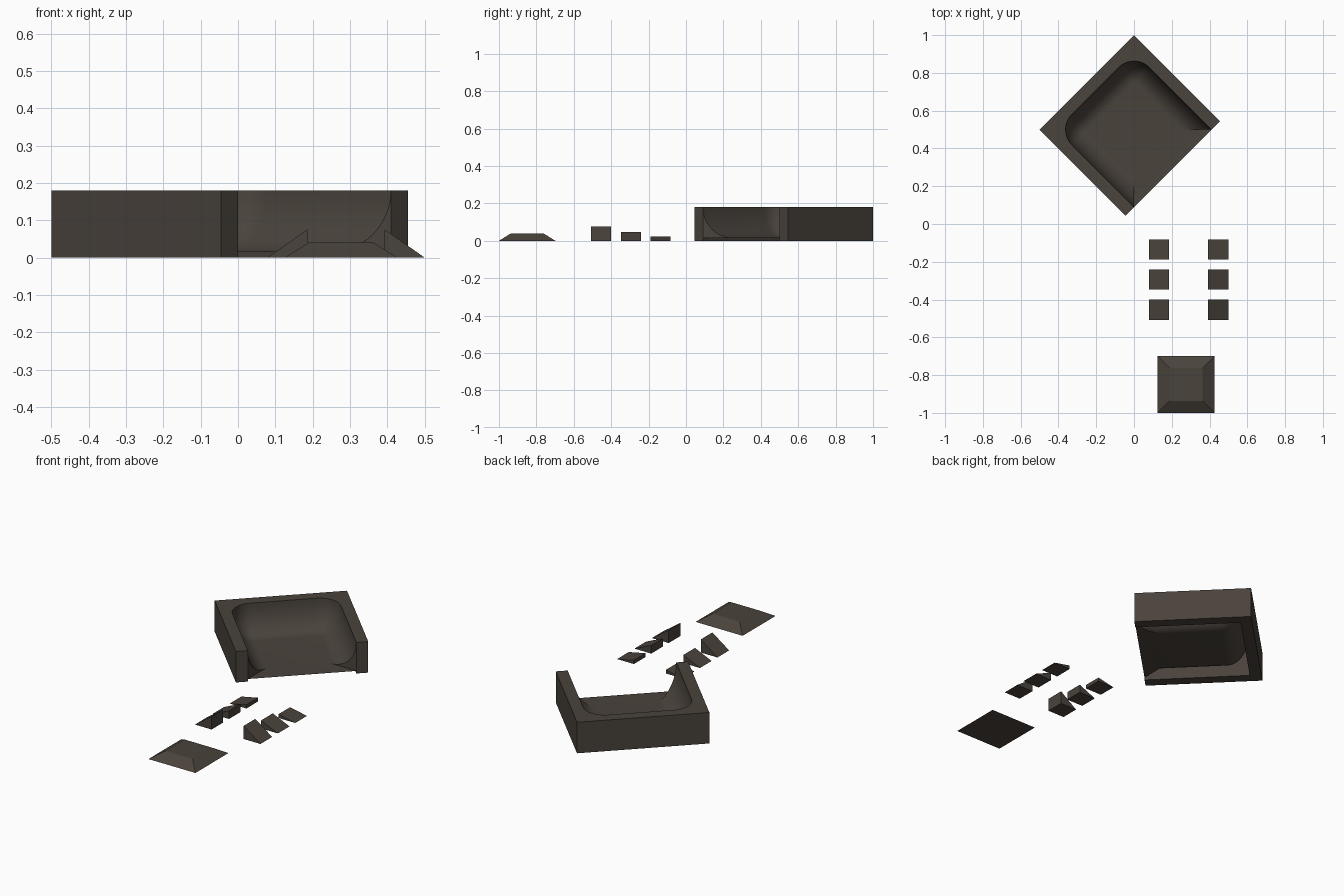
import bpy, bmesh
from math import sin, cos, pi, radians
from mathutils import Matrix

if "Cube" in bpy.data.objects:
    bpy.data.objects.remove(bpy.data.objects["Cube"])

mat = bpy.data.materials.new("dark_concrete")
mat.diffuse_color = (0.068, 0.056, 0.045, 1)
mat.use_nodes = True
mat.node_tree.nodes["Principled BSDF"].inputs["Base Color"].default_value = mat.diffuse_color


def finish(bm, name):
    bmesh.ops.remove_doubles(bm, verts=bm.verts, dist=1e-5)
    bmesh.ops.recalc_face_normals(bm, faces=bm.faces)
    me = bpy.data.meshes.new(name)
    bm.to_mesh(me)
    bm.free()
    ob = bpy.data.objects.new(name, me)
    bpy.context.collection.objects.link(ob)
    me.materials.append(mat)
    return ob


def face(bm, pts):
    return bm.faces.new([bm.verts.new(p) for p in pts])


# Bowl, drawn in its own axes (opening towards -y), then turned 45 degrees
S, T, H, F = 0.707, 0.0636, 0.18, 0.015    # side, wall thickness, height, floor level
A, STEPS, ARC = 0.115, 12, 10              # curve width, profile steps, corner steps


def ring(i):
    """Wall outline at profile step i: left end, two round corners, right end."""
    a = i / STEPS * pi / 2
    d, z = A * (1 - cos(a)), H - (H - F) * sin(a)
    r = A - d
    pts = [(T + d, T + d, z)]
    for cx, start in ((T + A, pi), (S - T - A, pi / 2)):
        for k in range(ARC + 1):
            b = start - k / ARC * pi / 2
            pts.append((cx + r * cos(b), S - T - A + r * sin(b), z))
    pts.append((S - T - d, T + d, z))
    return pts


bm = bmesh.new()
rings = [ring(i) for i in range(STEPS + 1)]
vr = [[bm.verts.new(p) for p in r] for r in rings]
for r0, r1 in zip(vr, vr[1:]):
    for j in range(len(r0) - 1):
        bm.faces.new((r0[j], r0[j + 1], r1[j + 1], r1[j])).smooth = True

# floor reaching the open side
c = S - T - A
face(bm, [(T, T, F), (T + A, T + A, F), (T + A, c, F), (c, c, F),
          (c, T + A, F), (S - T, T, F)])
# mitred ends of the side curves
for j, x in ((0, T), (-1, S - T)):
    face(bm, [r[j] for r in rings] + [(x, T, F)])

# flat rim, outer walls, underside frame
outer = [(0, T), (0, S), (S, S), (S, T)]
inner = [(S - T, T), (S - T, S - T), (T, S - T), (T, T)]
face(bm, [(x, y, H) for x, y in outer] + rings[0][::-1])
face(bm, [(x, y, 0) for x, y in outer + inner])


def wall(p, q, top):
    face(bm, [(*p, 0), (*q, 0), (*q, top), (*p, top)])


for p, q in zip(outer, outer[1:]):
    wall(p, q, H)
wall(outer[-1], inner[0], H)
wall(inner[-1], outer[0], H)
for p, q in zip(inner, inner[1:]):
    wall(p, q, 0.16)
bmesh.ops.transform(bm, matrix=Matrix.Rotation(pi / 4, 4, 'Z'), verts=bm.verts)
bowl = finish(bm, "bowl")
bpy.context.view_layer.objects.active = bowl
bowl.select_set(True)
bpy.ops.object.shade_smooth_by_angle(angle=radians(30))
bowl.select_set(False)

# Two mirrored rows of wedge ramps, growing towards the front
W = 0.107
for low, high, side in ((0.079, 0.186, "left"), (0.5, 0.392, "right")):
    for n, (y, h) in enumerate(((-0.189, 0.022), (-0.348, 0.047), (-0.508, 0.076))):
        bm = bmesh.new()
        f = face(bm, [(low, y, 0), (high, y, 0), (high, y, h)])
        ext = bmesh.ops.extrude_face_region(bm, geom=[f], use_keep_orig=True)
        moved = [v for v in ext["geom"] if isinstance(v, bmesh.types.BMVert)]
        bmesh.ops.translate(bm, verts=moved, vec=(0, W, 0))
        finish(bm, f"wedge_{side}_{n + 1}")

# Low flat-topped pyramid
bm = bmesh.new()
bmesh.ops.create_cube(bm, size=1)
for v in bm.verts:
    half = 0.087 if v.co.z > 0 else 0.151
    v.co = (0.276 + 2 * half * v.co.x, -0.849 + 2 * half * v.co.y, 0.04 * (v.co.z + 0.5))
finish(bm, "flat_pyramid")
